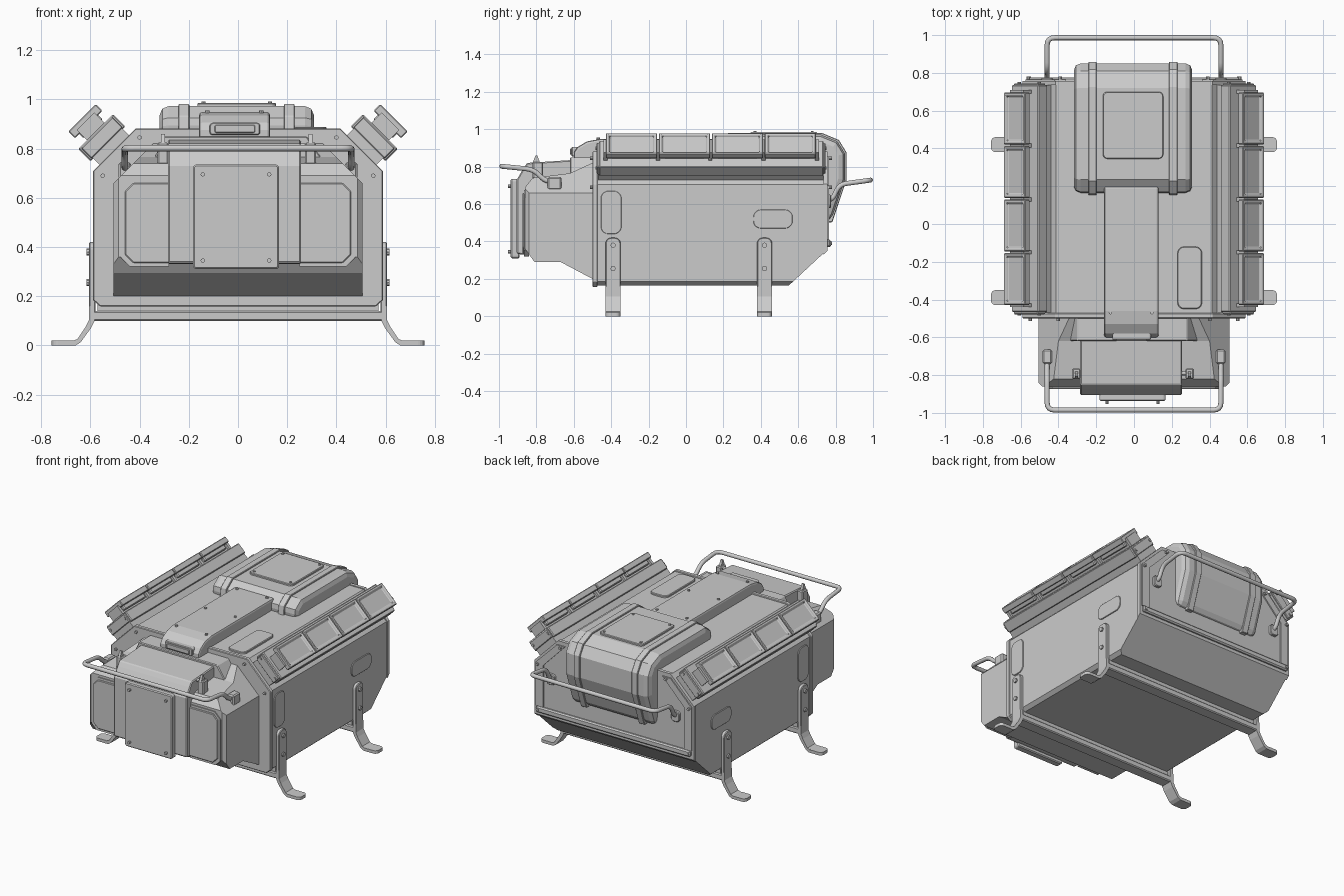
import bpy, bmesh
from math import pi, radians, cos, sin
from mathutils import Vector, Matrix

if "Cube" in bpy.data.objects:
    bpy.data.objects.remove(bpy.data.objects["Cube"])

def finish(name, bm, bevel=0, seg=1, angle=40):
    bmesh.ops.recalc_face_normals(bm, faces=bm.faces)
    me = bpy.data.meshes.new(name)
    bm.to_mesh(me)
    bm.free()
    ob = bpy.data.objects.new(name, me)
    bpy.context.collection.objects.link(ob)
    if bevel:
        m = ob.modifiers.new("bevel", 'BEVEL')
        m.width, m.segments, m.limit_method, m.angle_limit = bevel, seg, 'ANGLE', radians(angle)
    return ob

def prism(name, pts, axis, a, b, bevel=0, seg=1, angle=40, cuts=()):
    """Extrude a 2D outline along an axis, optionally trimming with planes (point, normal)."""
    put = {'x': lambda p, t: (t, p[0], p[1]), 'y': lambda p, t: (p[0], t, p[1]),
           'z': lambda p, t: (p[0], p[1], t)}[axis]
    bm = bmesh.new()
    lo = [bm.verts.new(put(p, a)) for p in pts]
    hi = [bm.verts.new(put(p, b)) for p in pts]
    bm.faces.new(lo)
    bm.faces.new(hi)
    for i in range(len(pts)):
        j = (i + 1) % len(pts)
        bm.faces.new((lo[i], lo[j], hi[j], hi[i]))
    for co, no in cuts:
        r = bmesh.ops.bisect_plane(bm, geom=bm.verts[:] + bm.edges[:] + bm.faces[:], dist=1e-5,
                                   plane_co=co, plane_no=Vector(no).normalized(), clear_outer=True)
        bmesh.ops.edgeloop_fill(bm, edges=[e for e in r['geom_cut'] if isinstance(e, bmesh.types.BMEdge)])
    return finish(name, bm, bevel, seg, angle)

def box(name, x0, x1, y0, y1, z0, z1, bevel=0):
    return prism(name, [(x0, y0), (x1, y0), (x1, y1), (x0, y1)], 'z', z0, z1, bevel)

def rrect(x0, x1, y0, y1, r, n=5):
    out = []
    for k, (cx, cy) in enumerate([(x1-r, y1-r), (x0+r, y1-r), (x0+r, y0+r), (x1-r, y0+r)]):
        out += [(cx + r*cos(pi/2*(k + i/n)), cy + r*sin(pi/2*(k + i/n))) for i in range(n + 1)]
    return out

def bolt(name, co, axis, r=0.009, h=0.02):
    bm = bmesh.new()
    rot = {'x': Matrix.Rotation(pi/2, 4, 'Y'), 'y': Matrix.Rotation(pi/2, 4, 'X'), 'z': Matrix()}[axis]
    bmesh.ops.create_cone(bm, cap_ends=True, segments=8, radius1=r, radius2=r, depth=h,
                          matrix=Matrix.Translation(co) @ rot)
    return finish(name, bm)

def tube(name, pts, r, fillet=0.04):
    P = [Vector(p) for p in pts]
    path = [P[0]]
    for a, b, c in zip(P, P[1:], P[2:]):
        f = min(fillet, (a-b).length*0.45, (c-b).length*0.45)
        s, e = b + (a-b).normalized()*f, b + (c-b).normalized()*f
        path += [s*(1-t)**2 + b*2*t*(1-t) + e*t*t for t in (0, .25, .5, .75, 1)]
    path.append(P[-1])
    cu = bpy.data.curves.new(name, 'CURVE')
    cu.dimensions, cu.bevel_depth, cu.bevel_resolution, cu.use_fill_caps = '3D', r, 3, True
    sp = cu.splines.new('POLY')
    sp.points.add(len(path) - 1)
    for q, p in zip(sp.points, path):
        q.co = (*p, 1)
    tmp = bpy.data.objects.new(name + "_path", cu)
    bpy.context.collection.objects.link(tmp)
    me = bpy.data.meshes.new_from_object(tmp.evaluated_get(bpy.context.evaluated_depsgraph_get()))
    bpy.data.objects.remove(tmp)
    for f in me.polygons:
        f.use_smooth = len(f.vertices) == 4
    ob = bpy.data.objects.new(name, me)
    bpy.context.collection.objects.link(ob)
    return ob

def tilted_box(name, M, u, v, w, bevel=0, recess=None):
    """Box in a local frame; the outer (+w) face can be inset and sunk."""
    bm = bmesh.new()
    bmesh.ops.create_cube(bm, size=1)
    for p in bm.verts:
        p.co = Vector([lo + (c + .5)*(hi - lo) for c, (lo, hi) in zip(p.co, (u, v, w))])
    if recess:
        bm.normal_update()
        top = [f for f in bm.faces if f.normal.z > .9]
        bmesh.ops.inset_region(bm, faces=top, thickness=recess[0], use_even_offset=True)
        bmesh.ops.inset_region(bm, faces=top, thickness=0.006, depth=-recess[1], use_even_offset=True)
    bmesh.ops.transform(bm, matrix=M, verts=bm.verts)
    return finish(name, bm, bevel)

# main hull with sloped lower rear, and its end frames
def section(g):
    half = [(.583+g, .185), (.583+g, .705+g*.4), (.413+g*.4, .875+g)]
    return [(.56, .165-g)] + half + [(-x, z) for x, z in reversed(half)] + [(-.56, .165-g)]
rear_cut = [((0, .55, .165), (0, .195, -.21))]
prism("hull", section(0), 'y', -.49, .752, cuts=rear_cut)
prism("front_frame", section(.007), 'y', -.50, -.472, .004)
prism("rear_frame", section(.006), 'y', .735, .757, cuts=[((0, .55, .158), (0, .195, -.21))])
box("rear_lower_lip", -.57, .57, .75, .775, .37, .41, .008)
for s in (1, -1):
    prism("rear_side_plate", [(s*.52, .41), (s*.575, .41), (s*.575, .70), (s*.42, .855), (s*.36, .855), (s*.52, .69)],
          'y', .75, .765)
    for x, z in ((.555, .39), (.56, .69), (.39, .845)):
        bolt("rear_bolt", (s*x, .771, z), 'y')
    for x, z in ((.55, .69), (.40, .845)):
        bolt("frame_bolt", (s*x, -.503, z), 'y')

# front module
nose = [(-.48, .2), (-.5, .2), (-.67, .29), (-.81, .29), (-.86, .36), (-.86, .69), (-.82, .74), (-.62, .765), (-.48, .83)]
prism("front_module", nose, 'x', -.505, .505, cuts=[c for s in (1, -1) for c in (
    ((s*.505, 0, .66), (s, 0, 1)), ((s*.485, -.86, 0), (s, -1, 0)))])
for s, xi in ((1, .25), (-1, .28)):
    def panel(d):
        return [(s*xi, .335-d), (s*(.425+d), .335-d), (s*(.46+d), .37-d), (s*(.46+d), .625+d*.5),
                (s*(.425+d*.5), .66+d), (s*xi, .66+d)]
    prism("front_panel_border", panel(.015), 'y', -.866, -.84)
    prism("front_panel", panel(0), 'y', -.874, -.84, .004)

# centre hood, front cover and hood bar
hood = [(-.48, .845), (-.62, .835), (-.85, .82), (-.87, .79), (-.905, .73), (-.905, .335), (-.88, .33), (-.48, .33)]
prism("centre_hood", hood, 'x', -.285, .255, .006)
prism("hood_upper_step", [(-.34, .76), (.34, .76), (.28, .85), (-.30, .85)], 'y', -.62, -.48, .005)
prism("front_cover", rrect(-.183, .167, .31, .735, .015), 'y', -.937, -.89, .006)
for x in (-.143, .127):
    for z in (.345, .695):
        bolt("cover_bolt", (x, -.942, z), 'y')
tube("hood_bar", [(-.31, -.79, .81), (.30, -.79, .81)], .011)
for x in (-.305, .295):
    box("hood_bar_mount", x-.022, x+.022, -.82, -.765, .735, .825, .006)
    prism("hood_bar_fin", [(-.82, .82), (-.78, .82), (-.795, .86), (-.805, .86)], 'x', x-.008, x+.008)

# carrying handles, front and rear
def handle(name, side):
    return tube(name, [(-.46, y, z) for y, z in side] + [(.46, y, z) for y, z in reversed(side)], .0135)
handle("front_handle", [(-.67, .72), (-.75, .72), (-.815, .785), (-.985, .802)])
handle("rear_handle", [(.745, .615), (.785, .63), (.82, .705), (.986, .728)])
for s in (1, -1):
    box("front_handle_mount", s*.46-.025, s*.46+.025, -.74, -.665, .675, .745, .008)
    prism("rear_handle_mount", rrect(s*.46-.03, s*.46+.03, .58, .65, .02), 'y', .74, .775, .004)

# raised roof plate with front vent
roof = [(-.6, .835), (-.6, .875), (-.58, .905), (-.53, .935), (-.46, .948), (.2, .948), (.2, .86), (-.48, .86), (-.48, .835)]
prism("roof_plate", roof, 'x', -.158, .13, .012, 2)
prism("vent_frame", rrect(-.115, .09, .855, .905, .012), 'y', -.612, -.57, .004)
prism("vent_core", rrect(-.095, .07, .864, .896, .008), 'y', -.62, -.58, .003)
for y in (-.47, -.165, .17):
    for x in (-.125, .095):
        bolt("roof_bolt", (x, y, .948), 'z', .009, .014)
prism("roof_hatch", rrect(.23, .36, -.45, -.12, .035), 'z', .86, .888, .004)

# rear tank draped over the back, straps and lid
tank = [(.16, .86), (.17, .925), (.235, .972), (.72, .972), (.81, .935), (.85, .87), (.85, .73), (.775, .51), (.74, .51)]
prism("tank", tank, 'x', -.318, .308, .045, 2, 65)
strap = [(.5 + (y-.5)*1.025, .72 + (z-.72)*1.035) for y, z in tank]
for x in (-.22, .208):
    prism("tank_strap", strap, 'x', x-.022, x+.022, .003)
prism("tank_lid", rrect(-.165, .155, .345, .70, .025), 'z', .96, .985, .004)
for x in (-.14, .13):
    for y in (.37, .675):
        bolt("lid_bolt", (x, y, .985), 'z', .008, .012)

# tilted lamp banks on both shoulders
for s in (1, -1):
    M = Matrix.Translation((s*.634, 0, .925)) @ Matrix.Rotation(s*pi/4, 4, 'Y')
    tilted_box("lamp_mount", M, (-.085, .085), (-.47, .735), (-.20, -.14))
    tilted_box("lamp_rail", M, (-.1, .1), (-.465, .735), (-.15, -.079), .005)
    tilted_box("lamp_rail_spine", M, (-.035, .035), (-.43, .70), (-.085, -.045))
    for y in (-.478, .727):
        tilted_box("rail_end_plate", M, (-.09, .09), (y, y+.018), (-.145, -.085), .004)
        for u in (-.075, .075):
            bolt("rail_bolt", M @ Vector((u, y+.009, -.112)), 'y', .009, .03)
    for k in range(4):
        y = .558 - .283*k
        tilted_box("lamp_back", M, (-.055, .055), (y-.11, y+.11), (-.065, -.03), .006)
        tilted_box("lamp", M, (-.079, .079), (y-.137, y+.137), (-.038, 0), .004, (.016, .014))
    for y in (-.43, -.15, .13, .415, .70):
        tilted_box("lamp_bracket", M, (-.05, .05), (y-.01, y+.01), (-.085, -.02))

# legs with cross straps, side access covers
for yc in (-.39, .42):
    box("leg_cross_strap", -.59, .59, yc-.04, yc+.04, .10, .14, .006)
    box("leg_strap_pad", -.57, .57, yc-.03, yc+.03, .135, .17)
    for s in (1, -1):
        a, b = sorted((s*.58, s*.605))
        prism("leg_upper", rrect(yc-.04, yc+.04, .10, .42, .03), 'x', a, b, .004)
        foot = [(.583, .16), (.605, .16), (.605, .105), (.618, .078), (.652, .026), (.67, .019), (.72, .019),
                (.72, 0), (.66, 0), (.64, .012), (.598, .07), (.583, .1)]
        prism("leg_lower", [(s*x, z) for x, z in foot], 'y', yc-.04, yc+.04)
        a, b = sorted((s*.66, s*.757))
        prism("foot_pad", rrect(a, b, yc-.04, yc+.04, .025), 'z', 0, .02)
        for z in (.255, .38):
            bolt("leg_bolt", (s*.607, yc, z), 'x', .014, .016)
for s in (1, -1):
    a, b = sorted((s*.57, s*.589))
    prism("side_cover_rear", rrect(.36, .57, .47, .57, .04), 'x', a, b, .002)
    prism("side_cover_front", rrect(-.455, -.345, .44, .67, .04), 'x', a, b, .002)
